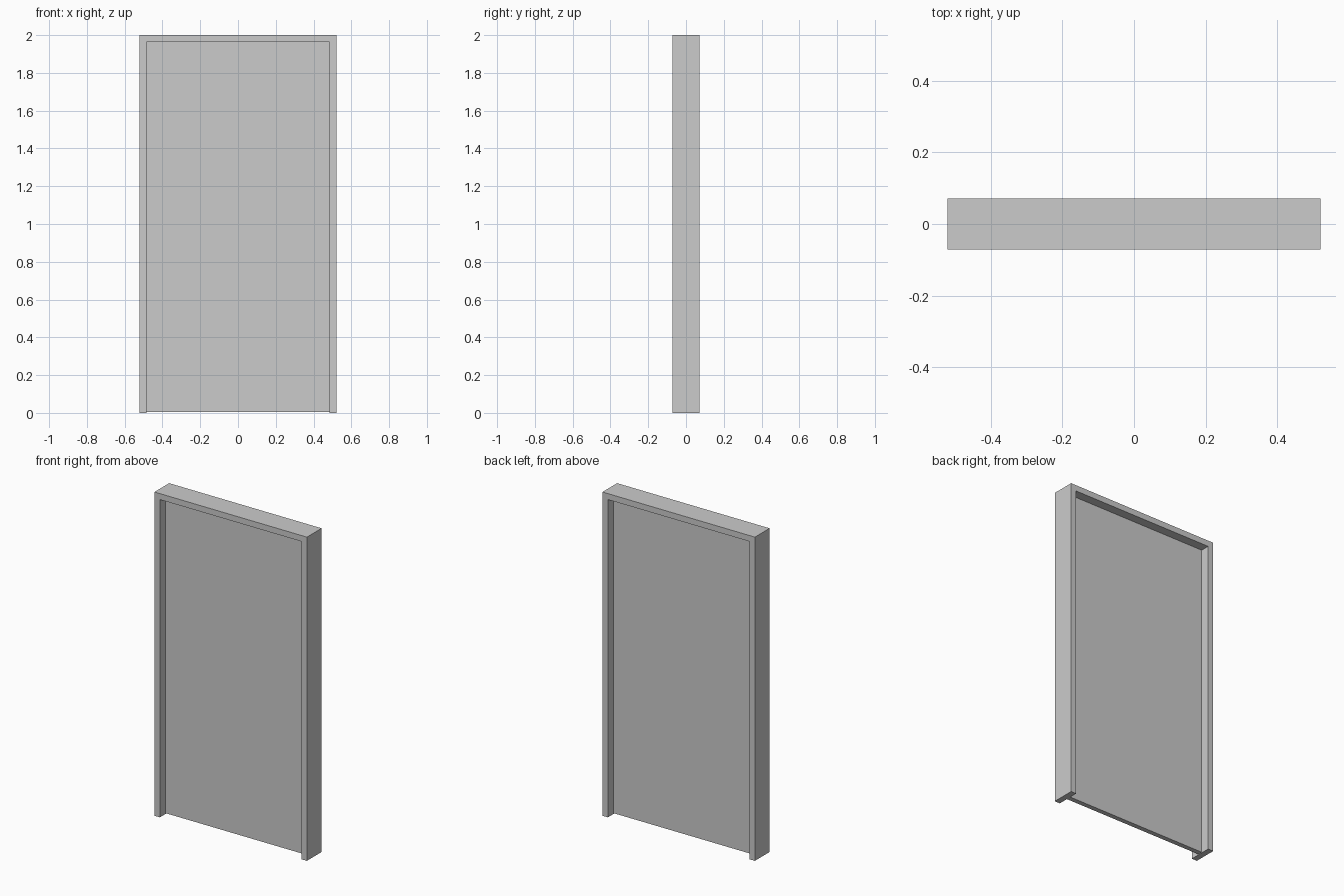
import bpy, bmesh

if "Cube" in bpy.data.objects:
    bpy.data.objects.remove(bpy.data.objects["Cube"])

W, H, D = 0.521, 2.0, 0.0715   # half width, height, half depth
T = 0.037                      # frame bar thickness
DOOR_HALF = 0.015              # half thickness of the door leaf
GAP = 0.004                    # clearance under the door


def extrude_profile(name, points, half_depth):
    """Extrude an x-z outline symmetrically along y."""
    bm = bmesh.new()
    face = bm.faces.new([bm.verts.new((x, -half_depth, z)) for x, z in points])
    ext = bmesh.ops.extrude_face_region(bm, geom=[face])
    verts = [g for g in ext["geom"] if isinstance(g, bmesh.types.BMVert)]
    bmesh.ops.translate(bm, verts=verts, vec=(0, 2 * half_depth, 0))
    bmesh.ops.recalc_face_normals(bm, faces=bm.faces)
    mesh = bpy.data.meshes.new(name)
    bm.to_mesh(mesh)
    bm.free()
    obj = bpy.data.objects.new(name, mesh)
    bpy.context.collection.objects.link(obj)
    return obj


# Frame: two jambs and a head in one U-shaped outline
right_half = [(W, H), (W, 0), (W - T, 0), (W - T, H - T)]
left_half = [(-x, z) for x, z in reversed(right_half)]
extrude_profile("door_frame", right_half + left_half, D)

# Door leaf: flat slab centred in the frame depth
w = W - T
extrude_profile("door_leaf", [(-w, GAP), (w, GAP), (w, H - T), (-w, H - T)], DOOR_HALF)
